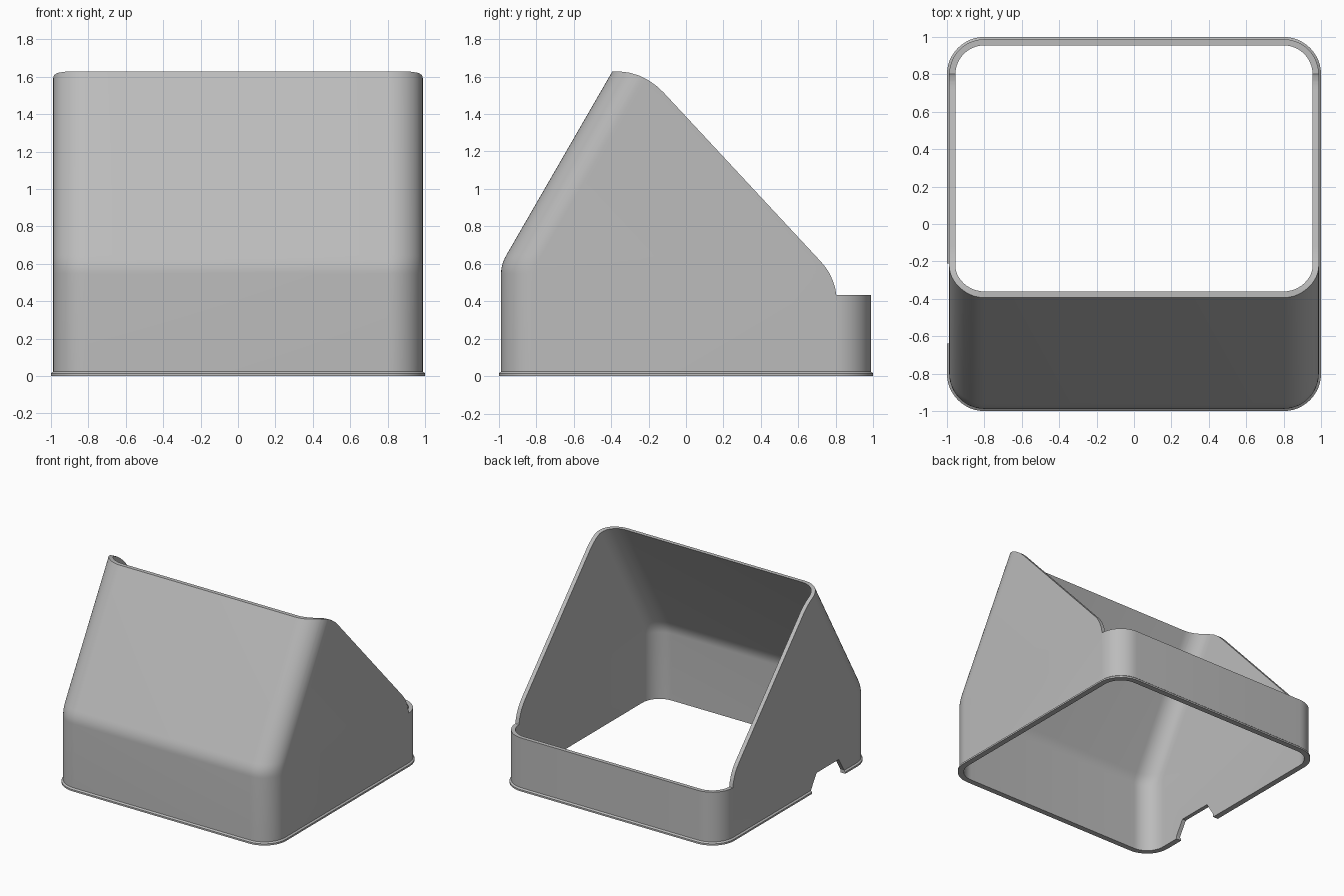
import bpy, bmesh, math

if "Cube" in bpy.data.objects:
    bpy.data.objects.remove(bpy.data.objects["Cube"])

mat = bpy.data.materials.new("light grey plastic")
mat.diffuse_color = (0.5, 0.5, 0.5, 1)
mat.use_nodes = True
mat.node_tree.nodes["Principled BSDF"].inputs["Base Color"].default_value = mat.diffuse_color

SLOPE, BEND, SOFT = 0.577, 0.597, 0.05   # front lean, bend height, bend softness


def lean(z):
    """Backward shift of the front wall at height z."""
    d = z - (BEND - SOFT)
    if d <= 0:
        return 0.0
    return SLOPE * d * d / (4 * SOFT) if d < 2 * SOFT else SLOPE * (z - BEND)


def ring(half, r, z, n=12):
    """Rounded square loop whose front half leans back with height."""
    pts = []
    for k, (sx, sy) in enumerate(((1, 1), (-1, 1), (-1, -1), (1, -1))):
        for i in range(n + 1):
            a = math.pi / 2 * (k + i / n)
            x = sx * (half - r) + r * math.cos(a)
            y = sy * (half - r) + r * math.sin(a)
            pts.append((x, y + (lean(z) if sy < 0 else 0), z))
    return pts


def make(name, bm):
    bmesh.ops.recalc_face_normals(bm, faces=bm.faces[:])
    me = bpy.data.meshes.new(name)
    bm.to_mesh(me)
    bm.free()
    ob = bpy.data.objects.new(name, me)
    me.materials.append(mat)
    bpy.context.collection.objects.link(ob)
    return ob


def prism(name, profile, x0, x1):
    """Side profile of (y, z) points extruded along x."""
    bm = bmesh.new()
    a = [bm.verts.new((x0, y, z)) for y, z in profile]
    b = [bm.verts.new((x1, y, z)) for y, z in profile]
    bm.faces.new(a)
    bm.faces.new(b[::-1])
    for i in range(len(a)):
        j = (i + 1) % len(a)
        bm.faces.new((a[i], a[j], b[j], b[i]))
    ob = make(name, bm)
    ob.hide_render = True
    return ob


# Hollow body: outer loops going up (with foot flange), inner loops coming down
levels = [BEND - SOFT + 2 * SOFT * i / 6 for i in range(7)] + [1.72]
loops = [ring(1.0, 0.2, 0), ring(1.0, 0.2, 0.014), ring(0.988, 0.188, 0.024)]
loops += [ring(0.988, 0.188, z) for z in levels]
loops += [ring(0.955, 0.155, z) for z in reversed(levels)]
loops += [ring(0.955, 0.155, 0)]
bm = bmesh.new()
rows = [[bm.verts.new(p) for p in lp] for lp in loops]
for k, row in enumerate(rows):
    nxt = rows[(k + 1) % len(rows)]
    for i in range(len(row)):
        j = (i + 1) % len(row)
        bm.faces.new((row[i], row[j], nxt[j], nxt[i]))
body = make("angled_housing", bm)

# Cutter for the sloping opening
opening = prism("opening_cutter", [
    (1.3, 0.432), (0.803, 0.432), (0.797, 0.47), (0.784, 0.51), (0.766, 0.55),
    (0.745, 0.582), (0.72, 0.612), (-0.12, 1.515), (-0.155, 1.548),
    (-0.20, 1.58), (-0.25, 1.605), (-0.30, 1.62), (-0.35, 1.627),
    (-0.75, 1.627), (-0.75, 2.2), (1.3, 2.2)], -1.3, 1.3)

# Cutter for the cable notch in the left wall
notch = prism("notch_cutter", [
    (-0.64, -0.1), (-0.64, 0.025), (-0.57, 0.14), (-0.285, 0.14),
    (-0.21, 0.025), (-0.21, -0.1)], -1.2, -0.85)

bpy.context.view_layer.objects.active = body
body.select_set(True)
for cutter in (opening, notch):
    m = body.modifiers.new("cut", "BOOLEAN")
    m.operation, m.solver, m.object = "DIFFERENCE", "EXACT", cutter
    bpy.ops.object.modifier_apply(modifier=m.name)
    bpy.data.objects.remove(cutter)
bpy.ops.object.shade_smooth_by_angle(angle=math.radians(25))
